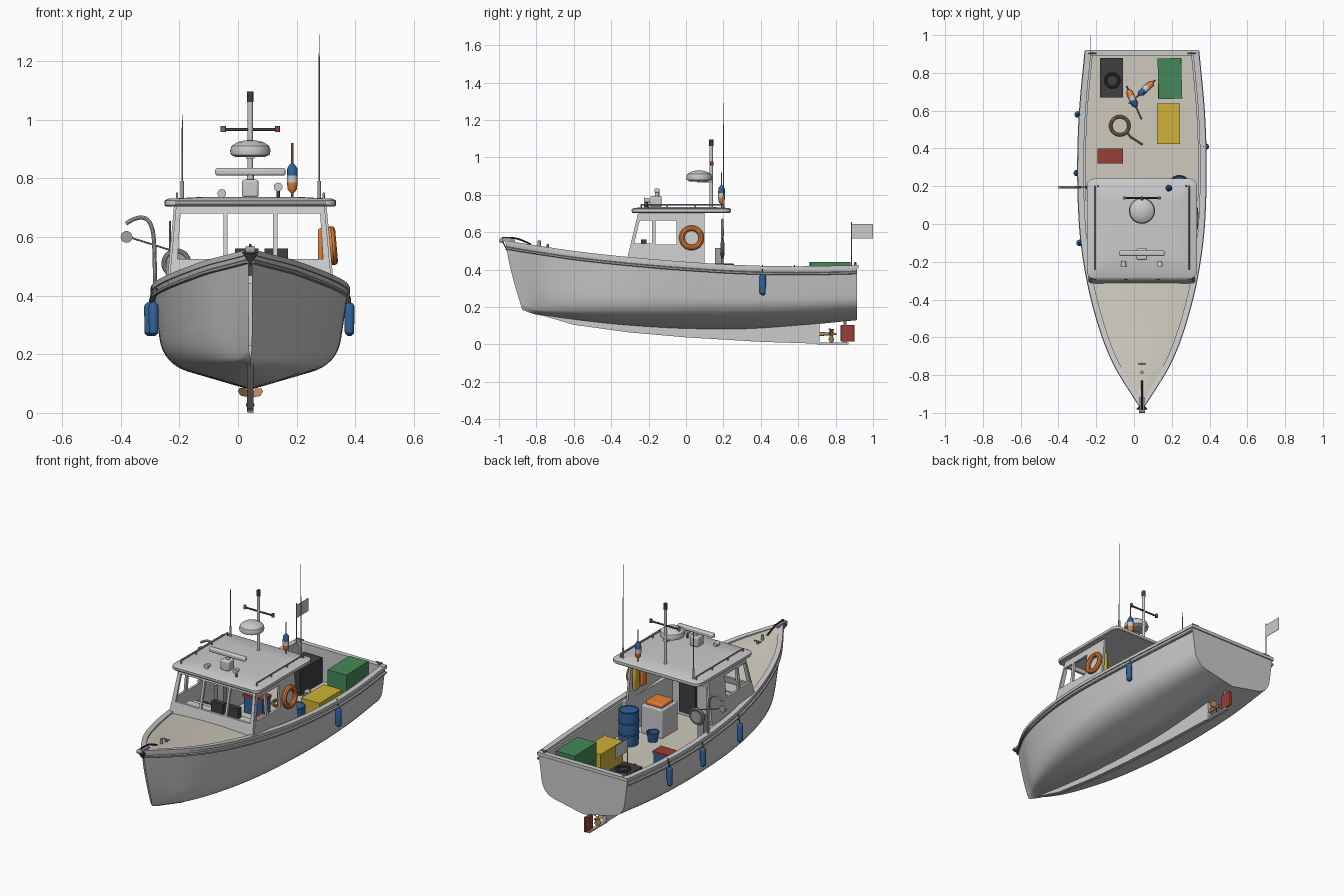
import bpy, math
from mathutils import Vector as V

if "Cube" in bpy.data.objects:
    bpy.data.objects.remove(bpy.data.objects["Cube"])
CX = 0.042  # boat centreline

def col(name, *rgb):
    m = bpy.data.materials.new(name)
    m.diffuse_color = (*rgb, 1)
    m.use_nodes = True
    m.node_tree.nodes["Principled BSDF"].inputs["Base Color"].default_value = m.diffuse_color
    return m
TAN, DARK, STEEL = col("tan", .62, .59, .51), col("dark", .05, .05, .055), col("steel", .35, .36, .38)
BLUE, ORANGE, GREEN = col("blue", .03, .12, .32), col("orange", .8, .22, .04), col("green", .06, .25, .1)
YELLOW, RED = col("yellow", .62, .45, .04), col("red", .3, .05, .04)
BRASS, ROPE = col("brass", .45, .25, .1), col("rope", .33, .28, .08)

def obj(name, me, mat):
    o = bpy.data.objects.new(name, me)
    bpy.context.collection.objects.link(o)
    if mat:
        me.materials.clear()
        me.materials.append(mat)
    return o

def loft(name, rows, mat=None, closed=False, caps=False):
    n, vs, fs = len(rows[0]), [tuple(p) for r in rows for p in r], []
    for i in range(len(rows) - 1):
        for j in range(n if closed else n - 1):
            k = (j + 1) % n
            fs.append((i*n + j, i*n + k, (i+1)*n + k, (i+1)*n + j))
    if caps:
        fs += [tuple(range(n))[::-1], tuple(range(len(vs) - n, len(vs)))]
    me = bpy.data.meshes.new(name)
    me.from_pydata(vs, [], fs)
    return obj(name, me, mat)

def lathe(name, p, axis, prof, mat=None, n=24):
    q = V((0, 0, 1)).rotation_difference(V(axis))
    loft(name, [[V(p) + q @ V((r*math.cos(a), r*math.sin(a), h)) for a in (2*math.pi*i/n for i in range(n))]
                for r, h in prof], mat, True, True)

def rod(name, a, b, r, mat=None, r2=None, n=12):
    d = V(b) - V(a)
    lathe(name, a, d, [(r, 0), (r if r2 is None else r2, d.length)], mat, n)

def box(name, c, s, mat=None, bevel=0, rot=0):
    x, y, z = (v/2 for v in s)
    o = loft(name, [[(-x, -y, h), (x, -y, h), (x, y, h), (-x, y, h)] for h in (-z, z)], mat, True, True)
    o.location, o.rotation_euler.z = c, rot
    if bevel:
        m = o.modifiers.new("bevel", 'BEVEL')
        m.width, m.segments = bevel, 3

def curve_mesh(name, cu, mat):
    tmp = obj("tmp", cu, None)
    me = bpy.data.meshes.new_from_object(tmp.evaluated_get(bpy.context.evaluated_depsgraph_get()))
    bpy.data.objects.remove(tmp)
    return obj(name, me, mat)

def tube(name, pts, r, mat=None):
    cu = bpy.data.curves.new(name, 'CURVE')
    cu.dimensions, cu.bevel_depth, cu.bevel_resolution, cu.use_fill_caps = '3D', r, 3, True
    s = cu.splines.new('NURBS')
    s.points.add(len(pts) - 1)
    for p, c in zip(s.points, pts):
        p.co = (*c, 1)
    s.order_u, s.use_endpoint_u, s.resolution_u = 3, True, 6
    curve_mesh(name, cu, mat)

def panel(name, outlines, t, place, mat=None):  # sheet with holes, vertices placed by a mapping
    cu = bpy.data.curves.new(name, 'CURVE')
    cu.dimensions, cu.fill_mode, cu.extrude = '2D', 'BOTH', t/2
    for o in outlines:
        s = cu.splines.new('POLY')
        s.points.add(len(o) - 1)
        for p, c in zip(s.points, o):
            p.co = (*c, 0, 1)
        s.use_cyclic_u = True
    for v in curve_mesh(name, cu, mat).data.vertices:
        v.co = place(*v.co)

def ring(name, c, axis, R, r, mat=None, n=32):
    q = V((0, 0, 1)).rotation_difference(V(axis))
    loft(name, [[V(c) + q @ V(((R + r*math.cos(b))*math.cos(a), (R + r*math.cos(b))*math.sin(a), r*math.sin(b)))
         for b in (math.pi*j/5 for j in range(10))] for a in (2*math.pi*i/n for i in range(n + 1))], mat, True)

# hull stations: y, half beam, sheer z, keel z, chine half beam, chine z, stem rake
ST = [(-.965, .006, .545, .185, .005, .22, .09), (-.88, .062, .53, .162, .04, .19, .07),
      (-.75, .14, .51, .148, .11, .178, .03), (-.6, .203, .488, .13, .17, .172, .01),
      (-.4, .262, .465, .108, .228, .168, 0), (-.2, .302, .446, .092, .264, .165, 0),
      (0, .325, .43, .082, .285, .165, 0), (.3, .334, .412, .08, .296, .165, 0),
      (.6, .324, .406, .1, .29, .17, 0), (.915, .295, .412, .13, .265, .185, 0)]
def station(y):
    i = max(k for k in range(9) if ST[k][0] <= y + 1e-6)
    slope = lambda k, c: (ST[min(k+1, 9)][c] - ST[max(k-1, 0)][c]) / (ST[min(k+1, 9)][0] - ST[max(k-1, 0)][0])
    h = ST[i+1][0] - ST[i][0]
    t = (y - ST[i][0]) / h
    return [(2*t**3 - 3*t*t + 1)*ST[i][c] + (t**3 - 2*t*t + t)*h*slope(i, c)
            + (3*t*t - 2*t**3)*ST[i+1][c] + (t**3 - t*t)*h*slope(i+1, c) for c in range(1, 7)]
def ys(a, b, n):
    return [a + (b - a)*i/n for i in range(n + 1)]
def section(y):
    b, zs, zk, bc, zc, rake = station(y)
    P, C, Q = V((0, zk)), V((bc, zc)), V((b, zs))
    A, B = C.lerp(P, .3), C.lerp(Q, .35)
    pts = [P, P.lerp(A, .5)] + [A.lerp(C, t).lerp(C.lerp(B, t), t) for t in ys(0, 1, 8)] + [B.lerp(Q, .5), Q]
    half = [(x, y + rake*max(0, 1 - (z - zk)/(zs - zk))**1.3, z) for x, z in pts]
    return [(CX - x, u, z) for x, u, z in half[::-1]] + [(CX + x, u, z) for x, u, z in half[1:]]
rows = [section(y) for y in ys(-.965, .915, 48)]
loft("hull", rows)
loft("transom", [rows[-1][:13], rows[-1][:11:-1]])
# skeg, heel bar, rudder, propeller
panel("skeg", [[(-.82, .17), (-.6, .105), (-.3, .064), (0, .038), (.4, .014), (.715, .004), (.715, .12), (0, .1), (-.6, .15)]],
      .022, lambda u, v, w: (CX + w, u, v))
box("heel_bar", (CX, .785, .005), (.02, .17, .01))
box("rudder", (CX, .864, .06), (.014, .074, .09), RED, .004)
rod("rudder_stock", (CX, .85, .005), (CX, .85, .15), .007, STEEL)
rod("propeller_hub", (CX, .71, .056), (CX, .805, .056), .011, BRASS, .006)
for a in (.5, .5 + math.pi*2/3, .5 + math.pi*4/3):
    panel("propeller_blade", [[(.006, -.008), (.03, -.02), (.046, -.008), (.046, .008), (.03, .02), (.006, .008)]], .003,
          lambda u, v, w: (CX + u*math.cos(a) - v*.75*math.sin(a), .777 + v*.7 + w, .056 + u*math.sin(a) + v*.75*math.cos(a)), BRASS)
# rails, foredeck, side decks, cockpit floor
width = lambda y: .056 if y < .12 else .036
wy = ys(-.28, .115, 8) + ys(.125, .9, 14)
for s in (-1, 1):
    for name, sec, m in (("cap_rail", [(.006, -.006), (.006, .012), (-.026, .012), (-.026, -.006)], None),
                         ("rub_strip", [(0, -.036), (.009, -.033), (.009, -.024), (0, -.02)], STEEL)):
        loft(name, [[(CX + s*max(station(y)[0] + dx, 0), y, station(y)[1] + dz) for dx, dz in sec]
                    for y in ys(-.965, .915, 40)], m, True, True)
    loft("cockpit_side", [[(CX + s*(station(y)[0] - d), y, z) for d, z in
         ((0, station(y)[1]), (width(y), station(y)[1]), (width(y), .23))] for y in wy])
box("transom_cap", (CX, .907, .415), (.6, .03, .02))
loft("foredeck", [[(CX + k*station(y)[0], y, station(y)[1] + .012*(1 - k*k)) for k in ys(-1, 1, 8)]
                  for y in ys(-.955, -.27, 16)], TAN)
loft("cockpit_floor", [[(CX + s*(station(y)[0] - width(y)), y, .23) for s in (-1, 1)] for y in wy], TAN)
box("transom_liner", (CX, .897, .32), (.53, .008, .18))
box("bulkhead", (CX, -.272, .345), (.47, .01, .23))
box("cuddy_door", (.17, -.262, .34), (.11, .012, .18), DARK)
# wheelhouse walls, roof, handrails
hw = lambda z: .278 - (z - .43)*.09
for s in (-1, 1):
    panel("cabin_side", [[(-.315, .435), (.1, .425), (.1, .71), (-.247, .71)],
                         [(-.277, .54), (-.247, .664), (-.182, .664), (-.182, .54)],
                         [(-.164, .535), (-.164, .664), (-.05, .664), (-.05, .535)]], .014,
          lambda u, v, w: (CX + s*(hw(v) + w), u, v))
    x = CX + s*.25
    rod("roof_handrail", (x, -.24, .748), (x, .2, .748), .004, STEEL)
    for y in (-.24, -.1, .05, .2):
        rod("handrail_post", (x, y, .725), (x, y, .748), .004, STEEL)
panes = [[(a, .525), (a2, .68), (b2, .68), (b, .525)] for a, a2, b2, b in
         ((-.248, -.238, -.092, -.092), (-.078, -.078, .078, .078), (.092, .092, .238, .248))]
panel("cabin_front", [[(-hw(.44), .44), (hw(.44), .44), (hw(.71), .71), (-hw(.71), .71)]] + panes, .014,
      lambda u, v, w: (CX + u, -.312 + (v - .44)*.24 + w, v))
loft("roof", [[(CX + sx*(.252 - d) + .04*math.cos(a), -.025 + sy*(.225 - d) + .04*math.sin(a), z)
               for q, (sx, sy) in enumerate(((1, 1), (-1, 1), (-1, -1), (1, -1)))
               for a in (math.pi/2*(q + k/5) for k in range(6))]
              for z, d in ((.704, .004), (.708, 0), (.724, 0), (.73, .012), (.736, .12))], None, True, True)
rod("visor_bar", (-.215, -.285, .716), (.3, -.285, .716), .008, STEEL)
# mast, radar, lamps, antennas
rod("mast", (CX, .135, .73), (CX, .135, 1.07), .009)
rod("mast_light", (CX, .135, 1.06), (CX, .135, 1.095), .011, DARK)
rod("mast_crossbar", (-.052, .138, .966), (.137, .138, .966), .005, DARK)
box("radome_bracket", (CX, .1, .872), (.03, .08, .01))
lathe("radome", (CX, .07, .872), (0, 0, 1), [(.05, 0), (.066, .008), (.069, .022), (.064, .038), (.045, .051), (.02, .057), (.003, .058)], None, 32)
box("radar_pedestal", (CX, -.16, .765), (.056, .06, .06), None, .008)
rod("radar_spindle", (CX, -.155, .79), (CX, -.155, .815), .012)
box("radar_array", (CX, -.155, .822), (.24, .028, .026), None, .008)
for x, z, xa, za, xl, m in ((-.055, .748, -.19, 1.017, -.05, GREEN), (.137, .77, .277, 1.29, .135, RED)):
    rod("lamp_post", (x, -.21, .73), (x, -.21, z), .006, DARK)
    rod("search_lamp", (x, -.225, z), (x, -.195, z), .015, None, .011, 16)
    rod("antenna_base", (xa, .2, .725), (xa, .2, .79), .006, STEEL)
    rod("antenna", (xa, .2, .78), (xa, .2, za), .003, STEEL, .0015, 8)
    rod("crossbar_light", (xl, .138, .958), (xl, .138, .978), .009, m)
# pot buoys: one on the roof, two on deck
for p, d in (((.185, .19, .75), (0, 0, 1)), ((-.03, .71, .255), (.41, -.912, 0)), ((.1, .75, .255), (-.743, -.669, 0))):
    for prof, m in (([(.006, 0), (.016, .012), (.018, .035)], ORANGE), ([(.018, .035), (.018, .06)], None),
                    ([(.018, .06), (.017, .085), (.006, .1)], BLUE)):
        lathe("buoy", p, d, prof, m, 16)
    rod("buoy_stick", V(p) - V(d)*.02, V(p) + V(d)*.17, .0035, BRASS, None, 8)
# life ring, oilskins, flag, fenders
ring("life_ring", (.322, .03, .57), (1, 0, .09), .052, .015, ORANGE)
for y, m in ((.07, YELLOW), (.0, ORANGE)):
    box("oilskin", (.282, y, .56), (.02, .05, .14), m, .009)
rod("flag_staff", (-.232, .885, .41), (-.232, .885, .655), .003, STEEL)
box("flag", (-.232, .942, .606), (.002, .114, .078))
for x, y in ((.38, .41), (-.298, .58), (-.303, .27), (-.288, -.1)):
    lathe("fender", (x, y, .262), (0, 0, 1), [(.006, 0), (.016, .01), (.017, .1), (.014, .108), (.005, .116)], BLUE, 16)
    rod("fender_line", (x, y, .37), (x + (.012 if x < 0 else -.012), y, .425), .003, DARK)
# pot hauler and davit
tube("davit", [(-.283, .195, .41), (-.283, .195, .52), (-.29, .195, .65), (-.34, .195, .675), (-.382, .195, .645)], .007)
rod("davit_block", (-.38, .188, .6), (-.38, .202, .6), .02, STEEL, None, 20)
rod("hauler_line", (-.38, .195, .602), (-.215, .195, .55), .003, ROPE)
rod("hauler_wheel", (-.21, .185, .51), (-.21, .205, .51), .035, STEEL, None, 24)
ring("hauler_rim", (-.21, .195, .51), (0, 1, 0), .042, .009, STEEL)
box("hauler_post", (-.225, .17, .37), (.04, .03, .29), STEEL)
# helm, engine box, barrel, deck cargo
ring("helm_wheel", (-.1, -.14, .45), (0, 1, .3), .045, .005, DARK)
lathe("bucket", (.15, .1, .23), (0, 0, 1), [(.026, 0), (.034, .05), (.036, .05), (.036, .055), (.03, .055), (.025, .01)], BLUE)
lathe("barrel", (.24, .2, .23), (0, 0, 1), [(.054, 0), (.056, .064), (.06, .068), (.056, .072), (.056, .132),
      (.06, .136), (.056, .14), (.056, .2), (.053, .204), (.051, .198)], BLUE)
for args in (("dashboard", (CX, -.235, .488), (.46, .09, .016)), ("helm_console", (-.1, -.21, .36), (.16, .1, .26)),
             ("display", (.03, -.225, .53), (.08, .03, .06), DARK), ("display", (.13, -.225, .53), (.08, .03, .06), DARK),
             ("engine_box", (.19, -.02, .315), (.14, .15, .17), None, .005),
             ("life_jackets", (.19, -.02, .41), (.11, .11, .025), ORANGE, .008),
             ("green_crate", (.19, .77, .285), (.125, .21, .11), GREEN), ("top_crate", (.19, .77, .39), (.125, .215, .1), GREEN, 0, .03),
             ("yellow_crate", (.183, .53, .295), (.122, .215, .13), YELLOW), ("dark_crate", (-.118, .775, .305), (.122, .21, .15), DARK),
             ("bait_box", (-.125, .36, .277), (.125, .075, .094), BLUE), ("bait_lid", (-.125, .36, .332), (.135, .082, .016), RED)):
    box(*args)
ring("crate_coil", (-.115, .76, .385), (0, 0, 1), .035, .008, DARK)
ring("rope_coil", (-.075, .52, .24), (0, 0, 1), .048, .009, ROPE)
tube("rope_tail", [(-.04, .49, .238), (-.02, .46, .238), (.0, .45, .238), (.045, .42, .238)], .005, ROPE)
# bow roller, anchor, cleats
box("bow_roller", (CX, -.955, .556), (.026, .08, .012), STEEL)
rod("roller", (CX - .016, -.988, .555), (CX + .016, -.988, .555), .012, STEEL, None, 16)
tube("anchor_shank", [(CX, -.985, .57), (CX, -.93, .572), (CX, -.88, .56), (CX, -.83, .535)], .005, DARK)
panel("anchor_fluke", [[(-.028, .548), (0, .56), (.028, .548), (0, .5)]], .006, lambda u, v, w: (CX + u, -.985 + (.56 - v)*.5 + w, v), DARK)
rod("bow_bitt", (CX, -.785, .52), (CX, -.785, .555), .009, STEEL)
for x, y, z in ((CX, -.74, .535), (-.22, .905, .437), (.305, .905, .437)):
    rod("cleat", (x - .022, y, z), (x + .022, y, z), .004, STEEL, None, 8)
    rod("cleat_foot", (x, y, z - .018), (x, y, z), .007, STEEL, None, 8)
# consistent normals, smooth shading with sharp edges kept
bpy.ops.object.select_all(action='SELECT')
bpy.context.view_layer.objects.active = bpy.context.selected_objects[0]
bpy.ops.object.mode_set(mode='EDIT')
bpy.ops.mesh.select_all(action='SELECT')
bpy.ops.mesh.normals_make_consistent(inside=False)
bpy.ops.object.mode_set(mode='OBJECT')
bpy.ops.object.shade_smooth_by_angle(angle=math.radians(35))
